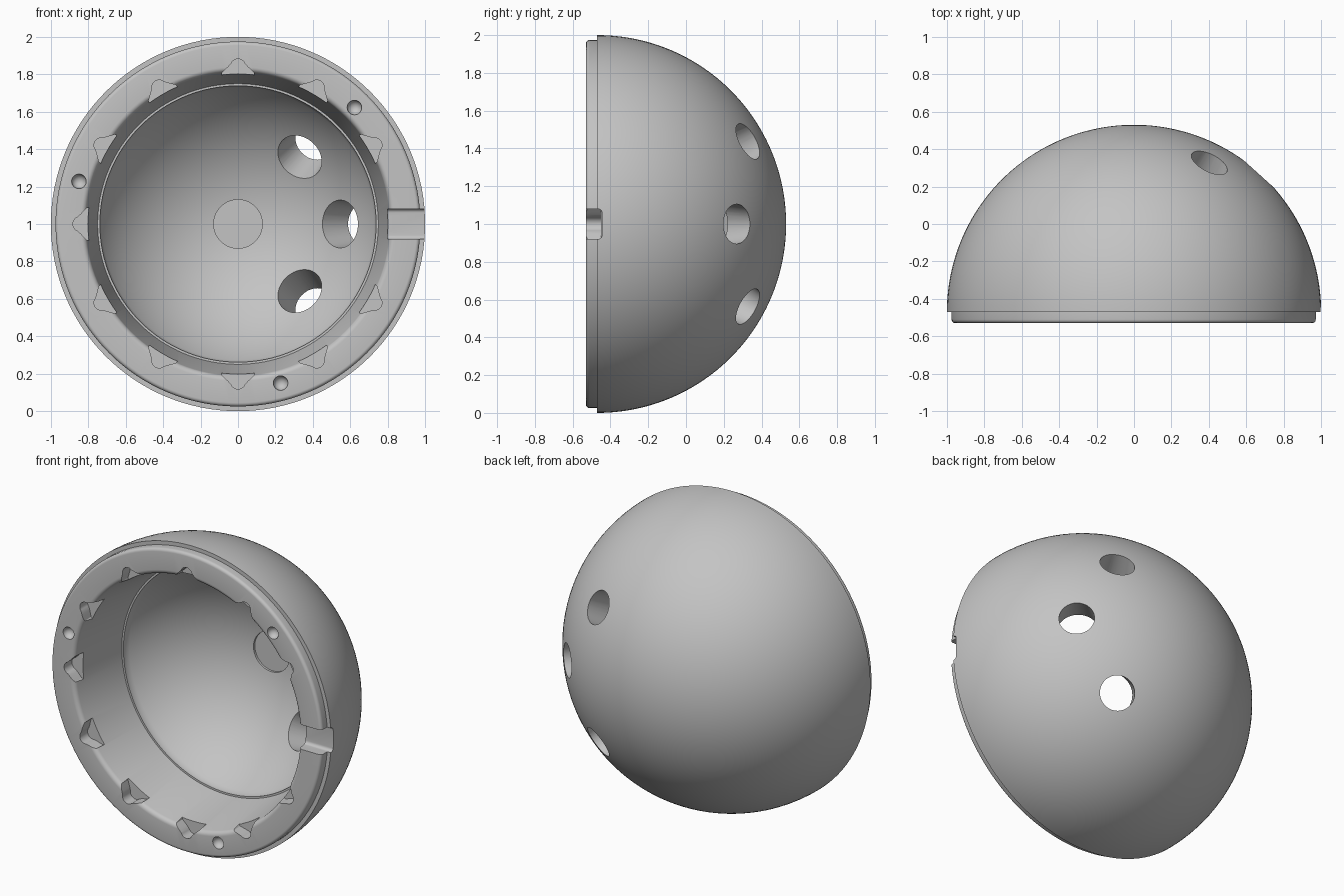
import bpy, bmesh
from math import sin, cos, pi, radians, degrees, acos, sqrt
from mathutils import Matrix, Vector

cube = bpy.data.objects.get("Cube")
if cube:
    bpy.data.objects.remove(cube)

CENTRE = Vector((0, -0.47, 1))   # centre of the dome sphere
RIM = -0.53                      # front face of the rim
INNER = 0.825                    # radius of the hollow

grey = bpy.data.materials.new("plain grey")
grey.use_nodes = True
colour = (0.55, 0.55, 0.55, 1)
grey.diffuse_color = colour
grey.node_tree.nodes["Principled BSDF"].inputs["Base Color"].default_value = colour


def make_object(name, bm):
    bmesh.ops.recalc_face_normals(bm, faces=bm.faces)
    mesh = bpy.data.meshes.new(name)
    bm.to_mesh(mesh)
    bm.free()
    mesh.materials.append(grey)
    obj = bpy.data.objects.new(name, mesh)
    bpy.context.scene.collection.objects.link(obj)
    return obj


def arc(cx, cy, r, start, end, steps):
    angles = [radians(start + (end - start) * i / steps) for i in range(steps + 1)]
    return [(cx + r * cos(a), cy + r * sin(a)) for a in angles]


def prism(bm, outline, y0, y1, matrix):
    """Extrude an (x, z) outline along y, then place it."""
    verts = [bm.verts.new(matrix @ Vector((x, y0, z))) for x, z in outline]
    face = bm.faces.new(verts)
    out = bmesh.ops.extrude_face_region(bm, geom=[face])["geom"]
    moved = [v for v in out if isinstance(v, bmesh.types.BMVert)]
    bmesh.ops.translate(bm, verts=moved, vec=(0, y1 - y0, 0))


def around(angle):
    """Turn about the dome axis, measured in degrees from +x towards +z."""
    return Matrix.Translation((0, 0, 1)) @ Matrix.Rotation(-radians(angle), 4, 'Y')


# Dome shell: one closed (radius, y) profile turned about the y axis
ledge = 0.738
disc = 0.13
disc_y = CENTRE.y + INNER + 0.004
profile = arc(0, CENTRE.y, 1, 90, 0, 48)                       # outside
profile += [(0.975, CENTRE.y)]                                 # step to the lip
profile += arc(0.955, RIM + 0.02, 0.02, 0, -90, 5)             # lip
profile += arc(0.84, RIM + 0.03, 0.03, -90, -172, 6)           # mouth rounding
profile += [(0.75, -0.125), (ledge, -0.125)]                   # tapered wall, ledge
profile += arc(0, CENTRE.y, INNER, degrees(acos(ledge / INNER)),
               degrees(acos(disc / INNER)), 32)                # hollow
profile += [(disc, disc_y), (0, disc_y)]                       # flat disc

bm = bmesh.new()
points = [bm.verts.new((max(r, 0), y, 1)) for r, y in profile]
edges = [bm.edges.new(pair) for pair in zip(points, points[1:])]
bmesh.ops.spin(bm, geom=points + edges, cent=CENTRE, axis=(0, 1, 0),
               angle=2 * pi, steps=128, use_merge=True)
bmesh.ops.remove_doubles(bm, verts=bm.verts, dist=0.0002)
shell = make_object("dome_shell", bm)

cutters = []

# Three tapered holes pointing at the sphere centre
bm = bmesh.new()
for x, z in ((0.405, 0.44), (0.67, 0), (0.405, -0.44)):
    axis = Vector((x, sqrt(1 - x * x - z * z), z))
    place = Matrix.Translation(CENTRE + axis * 0.9) @ axis.to_track_quat('Z', 'Y').to_matrix().to_4x4()
    bmesh.ops.create_cone(bm, cap_ends=True, segments=48, radius1=0.14,
                          radius2=0.094, depth=0.36, matrix=place)
cutters.append(make_object("through_hole_cutter", bm))

# Eleven bell-shaped notches round the mouth
bm = bmesh.new()
side = [(0.74, 0.1), (0.81, 0.084), (0.825, 0.068), (0.84, 0.052)]
bell = side + arc(0.842, 0, 0.04, 70, -70, 14) + [(x, -z) for x, z in reversed(side)]
for step in range(1, 12):
    prism(bm, bell, RIM - 0.1, RIM + 0.08, around(step * 30))
cutters.append(make_object("notch_cutter", bm))

# Three round-bottomed pin sockets in the rim
bm = bmesh.new()
for angle in (45, 165, 285):
    place = around(angle) @ Matrix.Translation((0.88, RIM, 0))
    bmesh.ops.create_uvsphere(bm, u_segments=32, v_segments=17, radius=0.039, matrix=place)
cutters.append(make_object("pin_socket_cutter", bm))

# Slot across the rim, rounded at its floor
bm = bmesh.new()
slot = [(RIM - 0.1, 0.08)] + [(y, z) for z, y in arc(0.06, -0.465, 0.02, 0, 90, 5)]
slot += [(y, -z) for y, z in reversed(slot)]
ends = [[bm.verts.new((x, y, 1 + z)) for y, z in slot] for x in (0.7, 1.1)]
for loop in ends:
    bm.faces.new(loop)
for i in range(len(slot)):
    j = (i + 1) % len(slot)
    bm.faces.new((ends[0][i], ends[0][j], ends[1][j], ends[1][i]))
cutters.append(make_object("slot_cutter", bm))

# Cut everything out of the shell
bpy.context.view_layer.objects.active = shell
shell.select_set(True)
for cutter in cutters:
    cutter.hide_render = True
    cut = shell.modifiers.new(cutter.name, 'BOOLEAN')
    cut.operation = 'DIFFERENCE'
    cut.solver = 'EXACT'
    cut.object = cutter
    bpy.ops.object.modifier_apply(modifier=cut.name)
    bpy.data.objects.remove(cutter)

bpy.ops.object.shade_smooth_by_angle(angle=radians(30))
